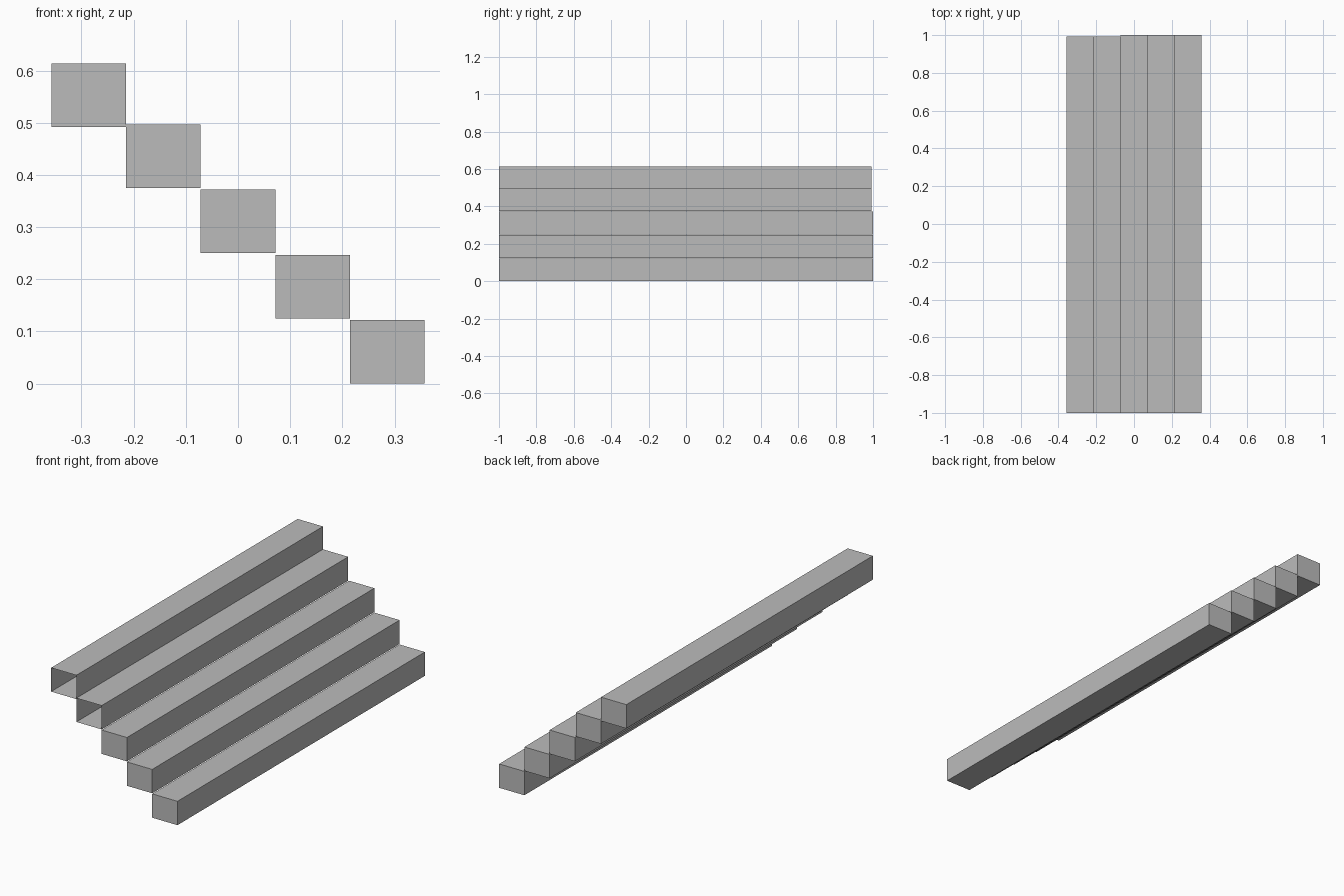
import bpy
import bmesh
from mathutils import Matrix, Vector

default_cube = bpy.data.objects.get("Cube")
if default_cube:
    bpy.data.objects.remove(default_cube, do_unlink=True)

grey = bpy.data.materials.new("plain_grey")
grey.use_nodes = True
grey.diffuse_color = (0.5, 0.5, 0.5, 1)
grey.node_tree.nodes["Principled BSDF"].inputs["Base Color"].default_value = grey.diffuse_color

WIDTH, HEIGHT = 0.143, 0.122


def add_step(name, x, z, back, open_front):
    """Box-shaped step running along y; an open one has no front face."""
    bm = bmesh.new()
    size = Vector((WIDTH, back + 1, HEIGHT))
    centre = Vector((x, (back - 1) / 2, z + HEIGHT / 2))
    bmesh.ops.create_cube(bm, size=1, matrix=Matrix.LocRotScale(centre, None, size))
    if open_front:
        bm.normal_update()
        front = [f for f in bm.faces if f.normal.y < -0.9]
        bmesh.ops.delete(bm, geom=front, context='FACES_ONLY')
    mesh = bpy.data.meshes.new(name)
    bm.to_mesh(mesh)
    bm.free()
    mesh.materials.append(grey)
    bpy.context.collection.objects.link(bpy.data.objects.new(name, mesh))


# Steps from the lowest on the left to the highest on the right
for i, z in enumerate((0, 0.125, 0.25, 0.375, 0.492)):
    upper = i >= 3
    add_step(f"step_{i + 1}", (2 - i) * WIDTH, z, 0.993 if upper else 1, upper)
